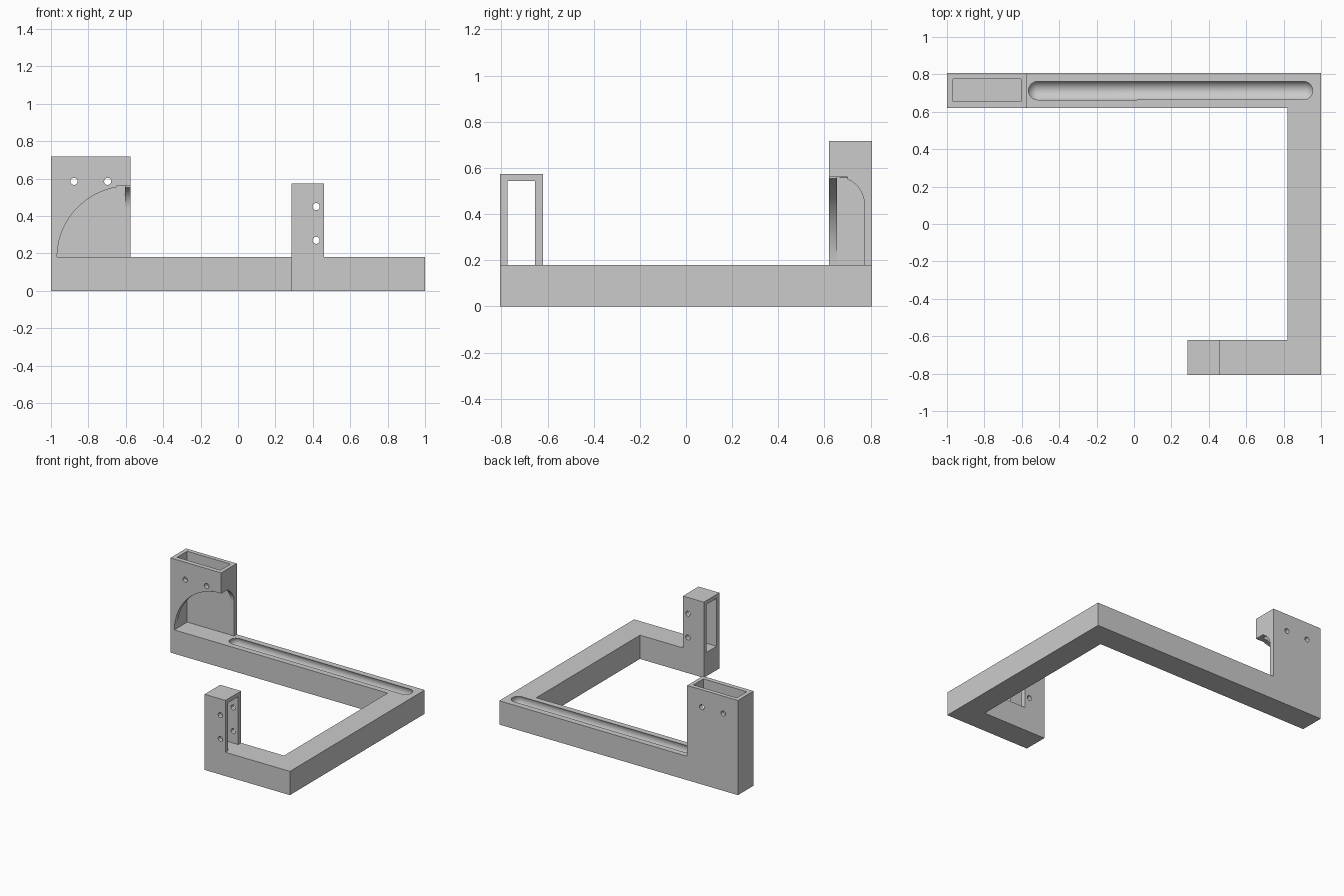
import bpy, bmesh, math
from mathutils import Matrix, Vector

default = bpy.data.objects.get("Cube")
if default:
    bpy.data.objects.remove(default, do_unlink=True)

GREY = (0.6, 0.6, 0.6, 1.0)
mat = bpy.data.materials.new("plain grey")
mat.use_nodes = True
mat.diffuse_color = GREY
mat.node_tree.nodes["Principled BSDF"].inputs["Base Color"].default_value = GREY

BAR_H = 0.18            # height of the frame bars
OUT, INN = 0.807, 0.62  # outer and inner y of the bars
MID = 0.713             # centre line of the bars in y
GROOVE_X, GROOVE_Z, GROOVE_R = 0.908, 0.155, 0.055


def make(name, bm):
    bmesh.ops.recalc_face_normals(bm, faces=bm.faces)
    mesh = bpy.data.meshes.new(name)
    bm.to_mesh(mesh)
    bm.free()
    mesh.materials.append(mat)
    obj = bpy.data.objects.new(name, mesh)
    bpy.context.collection.objects.link(obj)
    return obj


def prism(name, points, axis, start, end):
    """Extrude a 2D outline along an axis; the outline uses the other two axes in order."""
    bm = bmesh.new()
    place = {"x": lambda a, b: (start, a, b),
             "y": lambda a, b: (a, start, b),
             "z": lambda a, b: (a, b, start)}[axis]
    face = bm.faces.new([bm.verts.new(place(a, b)) for a, b in points])
    out = bmesh.ops.extrude_face_region(bm, geom=[face])
    step = Vector([(end - start) * (axis == k) for k in "xyz"])
    verts = [g for g in out["geom"] if isinstance(g, bmesh.types.BMVert)]
    bmesh.ops.translate(bm, verts=verts, vec=step)
    return make(name, bm)


def box(name, x0, x1, y0, y1, z0, z1):
    return prism(name, [(x0, y0), (x1, y0), (x1, y1), (x0, y1)], "z", z0, z1)


def arc(cx, cz, rx, rz, a0, a1, n=32):
    angles = [math.radians(a0 + (a1 - a0) * i / n) for i in range(n + 1)]
    return [(cx + rx * math.cos(a), cz + rz * math.sin(a)) for a in angles]


def capsule(start, end, radius):
    """Round-ended rod between two points."""
    start, end = Vector(start), Vector(end)
    bm = bmesh.new()
    bmesh.ops.create_uvsphere(bm, u_segments=40, v_segments=20, radius=radius)
    for v in bm.verts:
        if v.co.z > 0.001:
            v.co.z += (end - start).length
    turn = (end - start).to_track_quat("Z", "Y").to_matrix().to_4x4()
    bm.transform(Matrix.Translation(start) @ turn)
    return make("groove_cutter", bm)


def hole(x, y, z):
    """Screw hole along y."""
    return prism("hole_cutter", arc(x, z, 0.019, 0.019, 0, 345, 23), "y", y - 0.2, y + 0.2)


def cut(obj, cutters):
    for cutter in cutters:
        mod = obj.modifiers.new("cut", "BOOLEAN")
        mod.operation = "DIFFERENCE"
        mod.solver = "EXACT"
        mod.object = cutter
        bpy.context.view_layer.objects.active = obj
        bpy.ops.object.modifier_apply(modifier=mod.name)
        bpy.data.objects.remove(cutter, do_unlink=True)


# Three-sided base frame with a round cable groove along its top
outline = [(-1, OUT), (-1, INN), (0.82, INN), (0.82, -INN),
           (0.285, -INN), (0.285, -OUT), (1, -OUT), (1, OUT)]
base = prism("base_frame", outline, "z", 0, BAR_H)
cut(base, [
    capsule((-0.515, MID, GROOVE_Z), (GROOVE_X - 0.002, MID, GROOVE_Z), GROOVE_R),
    capsule((GROOVE_X, -1, GROOVE_Z), (GROOVE_X, MID - 0.025, GROOVE_Z), GROOVE_R - 0.0005),
    capsule((0.45, -MID, GROOVE_Z), (GROOVE_X - 0.025, -MID, GROOVE_Z), GROOVE_R - 0.001),
])

# Tall hollow socket at the back, open at the top and on two arched sides
tower = box("back_socket", -1, -0.575, INN, OUT, BAR_H, 0.717)
front_arch = arc(-0.58, BAR_H, 0.387, 0.38, 180, 90) + [(-0.5, 0.56), (-0.5, 0.1), (-0.967, 0.1)]
side_arch = arc(0.655, 0.44, 0.118, 0.12, 0, 90, 20) + [(0.55, 0.56), (0.55, 0.1), (0.773, 0.1)]
cut(tower, [
    box("pocket_cutter", -0.968, -0.605, 0.655, 0.775, 0.1, 0.8),
    prism("front_arch_cutter", front_arch, "y", 0.5, 0.7),
    prism("side_arch_cutter", side_arch, "x", -0.65, -0.5),
    hole(-0.877, MID, 0.585),
    hole(-0.697, MID, 0.585),
])

# Slim post at the front with a window right through it
post = box("front_post", 0.285, 0.46, -OUT, -INN, BAR_H, 0.573)
cut(post, [
    box("window_cutter", 0.2, 0.6, -0.774, -0.654, 0.1, 0.543),
    hole(0.418, -MID, 0.45),
    hole(0.418, -MID, 0.27),
])

# Keep flat faces crisp and round cuts smooth
bpy.ops.object.select_all(action="DESELECT")
for obj in (base, tower, post):
    obj.select_set(True)
bpy.context.view_layer.objects.active = base
bpy.ops.object.shade_smooth_by_angle(angle=math.radians(30))
